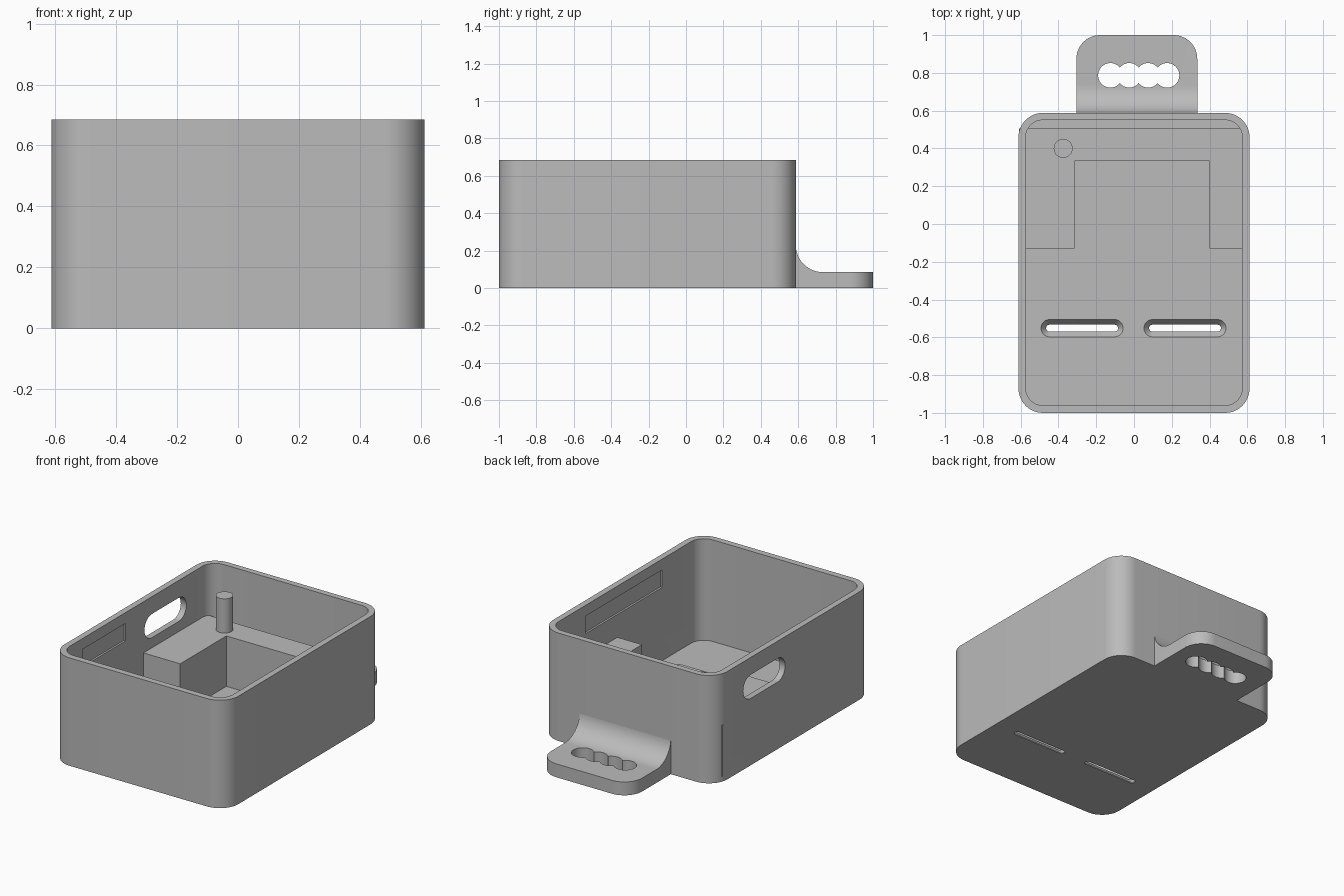
import bpy, bmesh, math
from mathutils import Matrix

cube = bpy.data.objects.get("Cube")
if cube:
    bpy.data.objects.remove(cube, do_unlink=True)

grey = bpy.data.materials.new("plain grey")
grey.use_nodes = True
GREY = (0.5, 0.5, 0.5, 1)
grey.diffuse_color = GREY
grey.node_tree.nodes["Principled BSDF"].inputs["Base Color"].default_value = GREY


def rounded(x0, x1, y0, y1, r, steps=12):
    """Outline of a rectangle with round corners, counter-clockwise."""
    corners = [(x1 - r, y1 - r), (x0 + r, y1 - r), (x0 + r, y0 + r), (x1 - r, y0 + r)]
    return [(cx + r * math.cos(a), cy + r * math.sin(a))
            for k, (cx, cy) in enumerate(corners)
            for a in [(k + i / steps) * math.pi / 2 for i in range(steps + 1)]]


def rect(x0, x1, y0, y1):
    return [(x0, y0), (x1, y0), (x1, y1), (x0, y1)]


def circle(cx, cy, r, n=40):
    return [(cx + r * math.cos(2 * math.pi * i / n), cy + r * math.sin(2 * math.pi * i / n))
            for i in range(n)]


def loft(name, low, high, z0, z1, along_x=False):
    """Solid between two matching outlines; along_x reads outlines as (y, z)."""
    bm = bmesh.new()
    a = [bm.verts.new((x, y, z0)) for x, y in low]
    b = [bm.verts.new((x, y, z1)) for x, y in high]
    bm.faces.new(a[::-1])
    bm.faces.new(b)
    for i in range(len(a)):
        j = (i + 1) % len(a)
        bm.faces.new((a[i], a[j], b[j], b[i]))
    if along_x:
        cycle = Matrix(((0, 0, 1, 0), (1, 0, 0, 0), (0, 1, 0, 0), (0, 0, 0, 1)))
        bm.transform(cycle)
    bmesh.ops.remove_doubles(bm, verts=bm.verts, dist=1e-5)
    bmesh.ops.recalc_face_normals(bm, faces=bm.faces)
    mesh = bpy.data.meshes.new(name)
    bm.to_mesh(mesh)
    bm.free()
    mesh.materials.append(grey)
    obj = bpy.data.objects.new(name, mesh)
    bpy.context.collection.objects.link(obj)
    return obj


def prism(name, outline, z0, z1, along_x=False):
    return loft(name, outline, outline, z0, z1, along_x)


def combine(obj, tools, operation="DIFFERENCE"):
    for tool in tools:
        bpy.context.view_layer.objects.active = obj
        mod = obj.modifiers.new("combine", "BOOLEAN")
        mod.operation, mod.solver, mod.object = operation, "EXACT", tool
        bpy.ops.object.modifier_apply(modifier=mod.name)
        bpy.data.objects.remove(tool, do_unlink=True)


def smooth(obj):
    bpy.ops.object.select_all(action="DESELECT")
    obj.select_set(True)
    bpy.context.view_layer.objects.active = obj
    bpy.ops.object.shade_smooth_by_angle(angle=math.radians(30))


FLOOR = 0.04

# open box with rounded corners
box = prism("box_body", rounded(-0.612, 0.612, -1, 0.588, 0.13), 0, 0.685)
cuts = [prism("cavity", rounded(-0.573, 0.573, -0.96, 0.55, 0.09), FLOOR, 0.8)]
# oval opening in the side wall
cuts.append(prism("oval_opening", rounded(-0.12, 0.30, 0.425, 0.575, 0.0749), -0.7, -0.5, True))
# shallow recesses inside the side walls
cuts.append(prism("right_recess", rect(-0.74, -0.31, 0.505, 0.616), -0.585, -0.5, True))
cuts.append(prism("left_recess", rect(-0.58, 0.19, 0.505, 0.616), 0.5, 0.585, True))
# tapered floor slots
for centre in (-0.275, 0.27):
    wide = rounded(centre - 0.218, centre + 0.218, -0.598, -0.505, 0.0464)
    narrow = rounded(centre - 0.19, centre + 0.19, -0.57, -0.533, 0.0184)
    cuts.append(prism("slot_through", narrow, -0.05, 0.03))
    cuts.append(loft("slot_taper", narrow, wide, 0.005, FLOOR + 0.001))
combine(box, cuts)
smooth(box)

# raised U-shaped platform, just breaking through the rear right corner
platform = prism("platform", [(-0.609, -0.13), (-0.315, -0.13), (-0.315, 0.333), (0.40, 0.333),
                              (0.40, -0.13), (0.585, -0.13), (0.585, 0.505), (-0.609, 0.505)],
                 0.035, 0.36)

# round post on the platform
post = prism("post", circle(-0.375, 0.40, 0.05), 0.3, 0.577)
smooth(post)

# hanging tab with a curved fillet up to the wall
R = 0.145
T = 0.085
profile = [(0.57, 0), (1.0, 0), (1.0, T)]
profile += [(0.587 + R - R * math.sin(a), T + R - R * math.cos(a))
            for a in [i * math.pi / 32 for i in range(17)]]
profile.append((0.57, T + R))
tab = prism("hanging_tab", profile, -0.305, 0.335, True)
combine(tab, [prism("tab_outline", rounded(-0.305, 0.335, 0.3, 1.0, 0.125), -0.1, 0.5)], "INTERSECT")
# row of overlapping hanging holes
combine(tab, [prism("tab_hole", circle(-0.125 + 0.1 * i, 0.787, 0.065), -0.1, 0.3) for i in range(4)])
smooth(tab)
